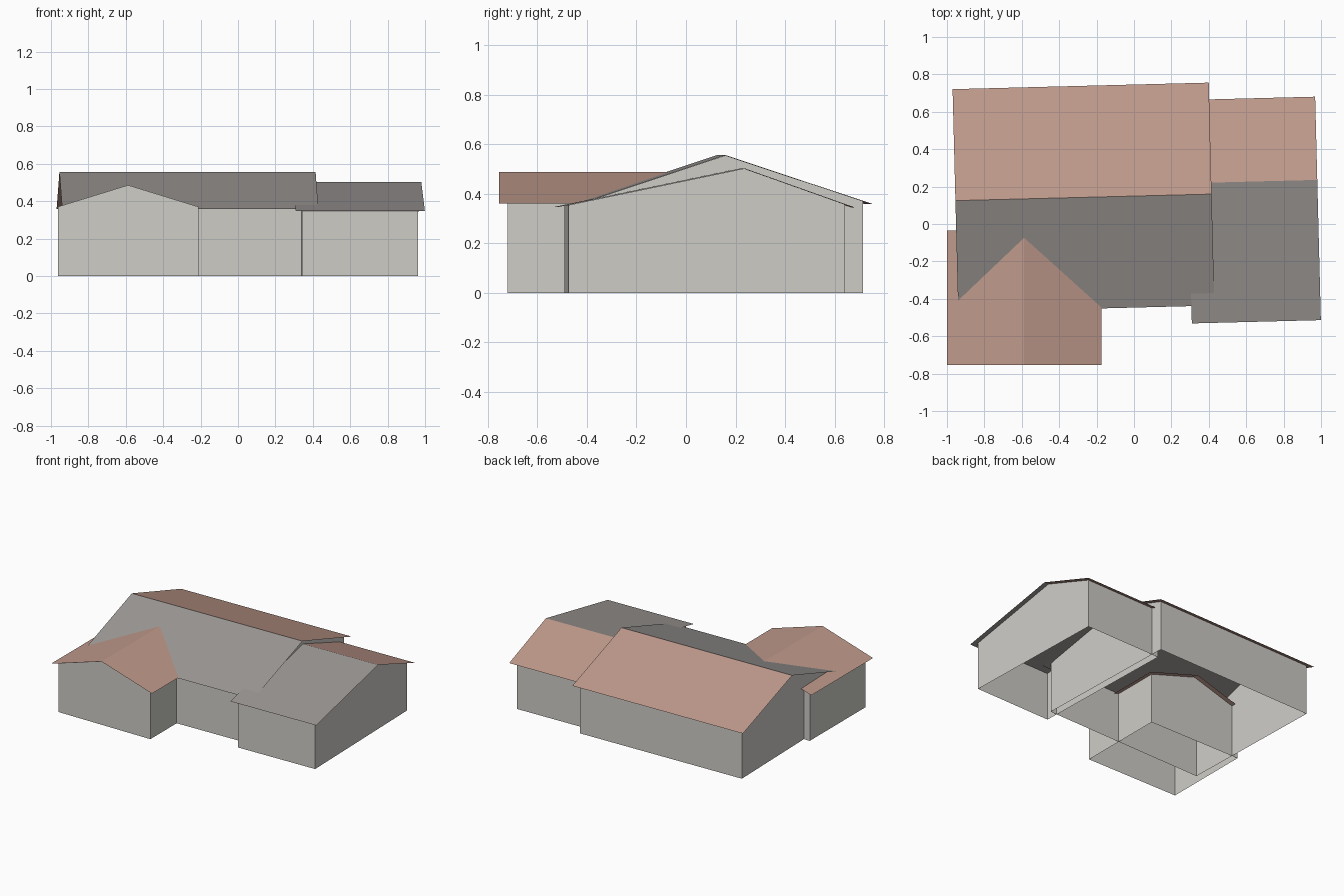
import bpy
import bmesh
from math import radians
from mathutils import Matrix, Vector

cube = bpy.data.objects.get("Cube")
if cube:
    bpy.data.objects.remove(cube, do_unlink=True)


def material(name, rgb):
    mat = bpy.data.materials.new(name)
    mat.use_nodes = True
    color = (*rgb, 1)
    mat.diffuse_color = color
    mat.node_tree.nodes["Principled BSDF"].inputs["Base Color"].default_value = color
    return mat


PLASTER = material("pale plaster", (0.62, 0.61, 0.57))
TILE = material("salmon roof tile", (0.52, 0.32, 0.26))
SLATE = material("grey roof slate", (0.33, 0.31, 0.30))


def make_object(name, bm, mats, place):
    bm.transform(place)
    mesh = bpy.data.meshes.new(name)
    bm.to_mesh(mesh)
    bm.free()
    for mat in mats:
        mesh.materials.append(mat)
    obj = bpy.data.objects.new(name, mesh)
    bpy.context.collection.objects.link(obj)
    return obj


def profile_rows(bm, points, half):
    """Place a (v, z) profile at both ends of the ridge axis."""
    return [[bm.verts.new((end, v, z)) for v, z in points] for end in (-half, half)]


def gable_block(name, center, angle, half, front, back, ridge, eave_front, eave_back,
                overhang, front_mat, back_mat):
    place = Matrix.Translation(Vector((*center, 0))) @ Matrix.Rotation(radians(angle), 4, "Z")

    # Two thin roof slopes meeting at the ridge
    bm = bmesh.new()
    a, b = profile_rows(bm, [(-front, eave_front), (0, ridge), (back, eave_back)], half)
    for i in range(2):
        face = bm.faces.new((a[i], b[i], b[i + 1], a[i + 1]))
        face.material_index = i
    make_object(name + "_roof", bm, [front_mat, back_mat], place)

    # Four walls, open below, with gable ends reaching the roof
    end_gap, front_gap, back_gap = overhang
    wf, wb = front - front_gap, back - back_gap
    clear = 0.001
    top_f = ridge - (ridge - eave_front) * wf / front - clear
    top_b = ridge - (ridge - eave_back) * wb / back - clear
    bm = bmesh.new()
    outline = [(-wf, 0), (-wf, top_f), (0, ridge - clear), (wb, top_b), (wb, 0)]
    a, b = profile_rows(bm, outline, half - end_gap)
    bm.faces.new(a[::-1])
    bm.faces.new(b)
    bm.faces.new((a[0], b[0], b[1], a[1]))
    bm.faces.new((a[3], b[3], b[4], a[4]))
    make_object(name + "_walls", bm, [PLASTER], place)


# Long main house, slightly turned
gable_block("main_house", (-0.27, 0.1425), 1.46, 0.685, 0.596, 0.596,
            0.556, 0.358, 0.358, (0.035, 0.04, 0.04), SLATE, TILE)

# Lower side wing with a longer front slope
gable_block("side_wing", (0.635, 0.227), 1.46, 0.345, 0.75, 0.445,
            0.503, 0.347, 0.345, (0.035, 0.04, 0.04), SLATE, TILE)

# Front extension with its ridge running front to back
gable_block("front_extension", (-0.5875, -0.395), 90, 0.36, 0.4125, 0.4125,
            0.487, 0.36, 0.36, (0.035, 0.0375, 0.0375), TILE, TILE)
